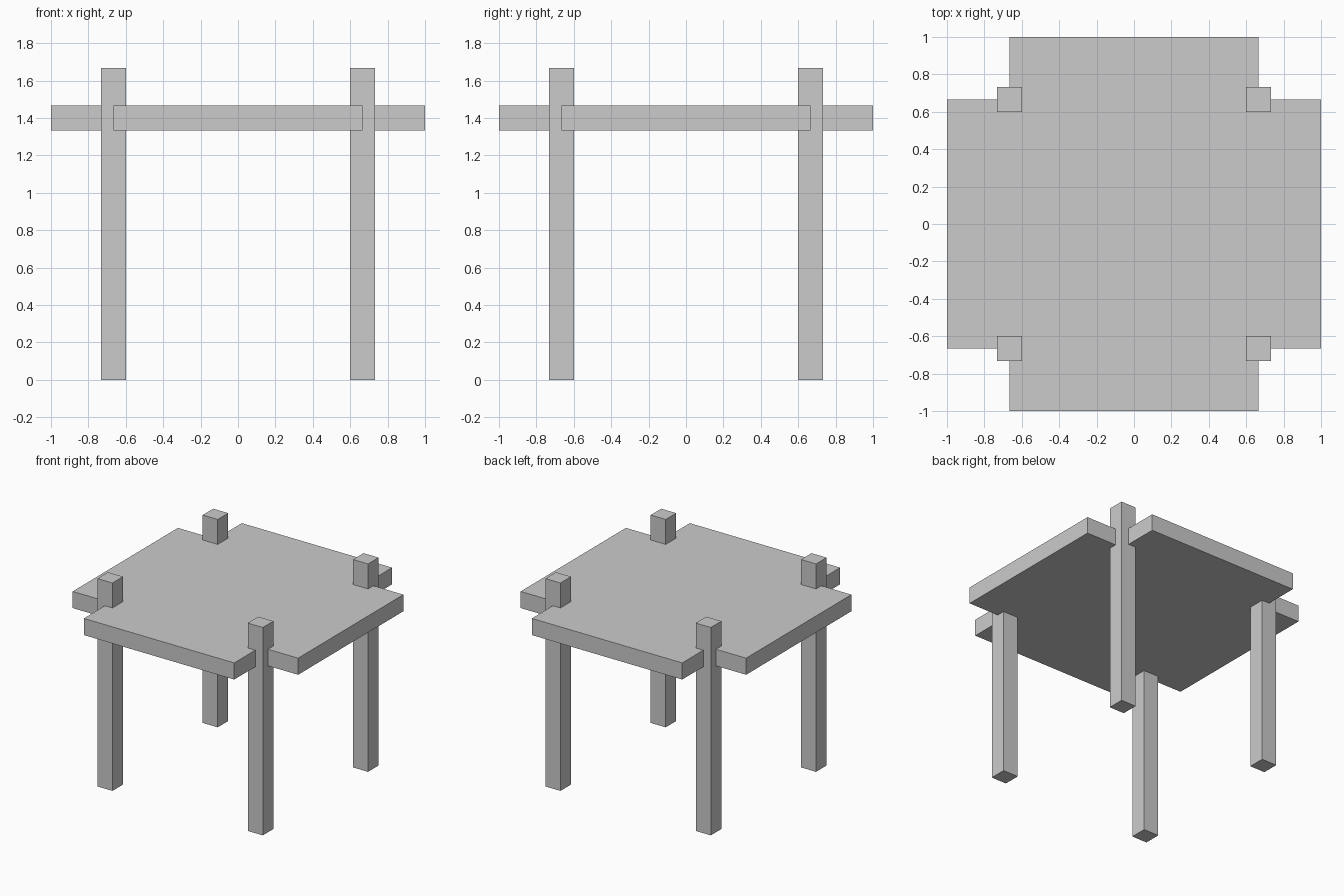
import bpy, bmesh

if "Cube" in bpy.data.objects:
    bpy.data.objects.remove(bpy.data.objects["Cube"])

U = 2 / 15            # one building unit: leg width and top thickness
LEG_POS = 5 * U       # leg centres sit on the inner corners of the top
LEG_HEIGHT = 12.5 * U
TOP_Z = 10 * U


def make_prism(name, outline, z0, z1):
    """Extrude a counter-clockwise outline from z0 up to z1."""
    bm = bmesh.new()
    base = bm.faces.new([bm.verts.new((x, y, z0)) for x, y in outline])
    ext = bmesh.ops.extrude_face_region(bm, geom=[base], use_keep_orig=True)
    verts = [v for v in ext["geom"] if isinstance(v, bmesh.types.BMVert)]
    bmesh.ops.translate(bm, verts=verts, vec=(0, 0, z1 - z0))
    bmesh.ops.recalc_face_normals(bm, faces=bm.faces)
    mesh = bpy.data.meshes.new(name)
    bm.to_mesh(mesh)
    bm.free()
    obj = bpy.data.objects.new(name, mesh)
    bpy.context.collection.objects.link(obj)
    return obj


# Table top: square slab with notched corners
a, b = 1.0, LEG_POS
corner = [(a, b), (b, b), (b, a)]
cross = []
for _ in range(4):
    cross += corner
    corner = [(-y, x) for x, y in corner]
make_prism("table_top", cross, TOP_Z, TOP_Z + U)

# Four square legs that rise through the notches above the top
h = U / 2
for side, sx in (("left", -1), ("right", 1)):
    for end, sy in (("front", -1), ("back", 1)):
        square = [(-h, -h), (h, -h), (h, h), (-h, h)]
        leg = make_prism(f"{end}_{side}_leg", square, 0, LEG_HEIGHT)
        leg.location = (sx * LEG_POS, sy * LEG_POS, 0)
